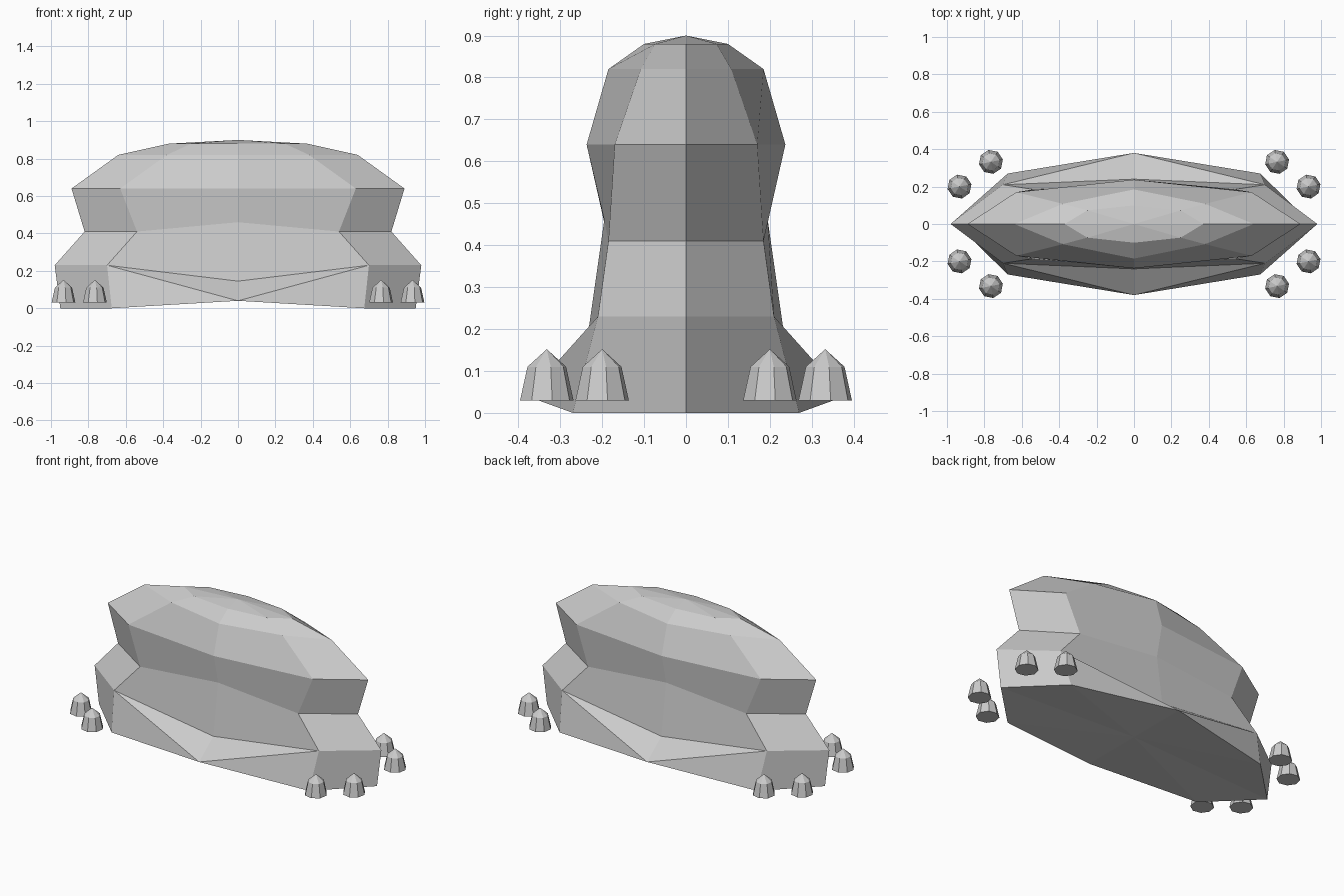
import bpy
import bmesh
import math

if "Cube" in bpy.data.objects:
    bpy.data.objects.remove(bpy.data.objects["Cube"])


def finish(name, bm):
    bmesh.ops.recalc_face_normals(bm, faces=bm.faces)
    mesh = bpy.data.meshes.new(name)
    bm.to_mesh(mesh)
    bm.free()
    ob = bpy.data.objects.new(name, mesh)
    bpy.context.collection.objects.link(ob)
    return ob


# Body cross-sections: tip x, corner x, corner y, middle y, end z, middle z
SECTIONS = [
    (0.95, 0.675, 0.27, 0.38, 0.00, 0.04),
    (0.98, 0.70, 0.21, 0.24, 0.23, 0.145),
    (0.82, 0.54, 0.185, 0.195, 0.41, 0.46),
    (0.89, 0.63, 0.17, 0.237, 0.64, 0.64),
    (0.64, 0.38, 0.108, 0.185, 0.82, 0.82),
    (0.37, 0.25, 0.073, 0.10, 0.88, 0.88),
]


def make_body():
    bm = bmesh.new()
    rings = []
    for tip, cx, cy, my, z, mz in SECTIONS:
        pts = [(tip, 0, z), (cx, cy, z), (0, my, mz), (-cx, cy, z),
               (-tip, 0, z), (-cx, -cy, z), (0, -my, mz), (cx, -cy, z)]
        rings.append([bm.verts.new(p) for p in pts])
    top = bm.verts.new((0, 0, 0.90))
    bottom = bm.verts.new((0, 0, 0.04))
    for k in range(len(rings) - 1):
        lo, hi = rings[k], rings[k + 1]
        for i in range(8):
            j = (i + 1) % 8
            a, b, c, d = lo[i], lo[j], hi[j], hi[i]
            # Twisted foot panels fold from the lower middle to the upper corner
            if k == 0 and j in (2, 6):
                bm.faces.new((a, b, d))
                bm.faces.new((b, c, d))
            elif k == 0 and i in (2, 6):
                bm.faces.new((a, b, c))
                bm.faces.new((a, c, d))
            else:
                bm.faces.new((a, b, c, d))
    for i in range(8):
        j = (i + 1) % 8
        bm.faces.new((rings[-1][i], rings[-1][j], top))
        bm.faces.new((rings[0][j], rings[0][i], bottom))
    finish("body", bm)


def make_stud(name, x, y):
    # Eight-sided tapered stud with a pointed cap
    bm = bmesh.new()
    levels = []
    for r, z in ((0.065, 0.03), (0.047, 0.11)):
        levels.append([bm.verts.new((x + r * math.cos(i * math.pi / 4 + 0.2),
                                     y + r * math.sin(i * math.pi / 4 + 0.2), z))
                       for i in range(8)])
    apex = bm.verts.new((x, y, 0.152))
    lo, hi = levels
    bm.faces.new(lo[::-1])
    for i in range(8):
        j = (i + 1) % 8
        bm.faces.new((lo[i], lo[j], hi[j], hi[i]))
        bm.faces.new((hi[i], hi[j], apex))
    finish(name, bm)


make_body()
# Two studs at each of the four corners
for sx, side in ((1, "right"), (-1, "left")):
    for sy, end in ((-1, "front"), (1, "back")):
        make_stud(f"inner_stud_{end}_{side}", sx * 0.765, sy * 0.332)
        make_stud(f"outer_stud_{end}_{side}", sx * 0.933, sy * 0.20)
